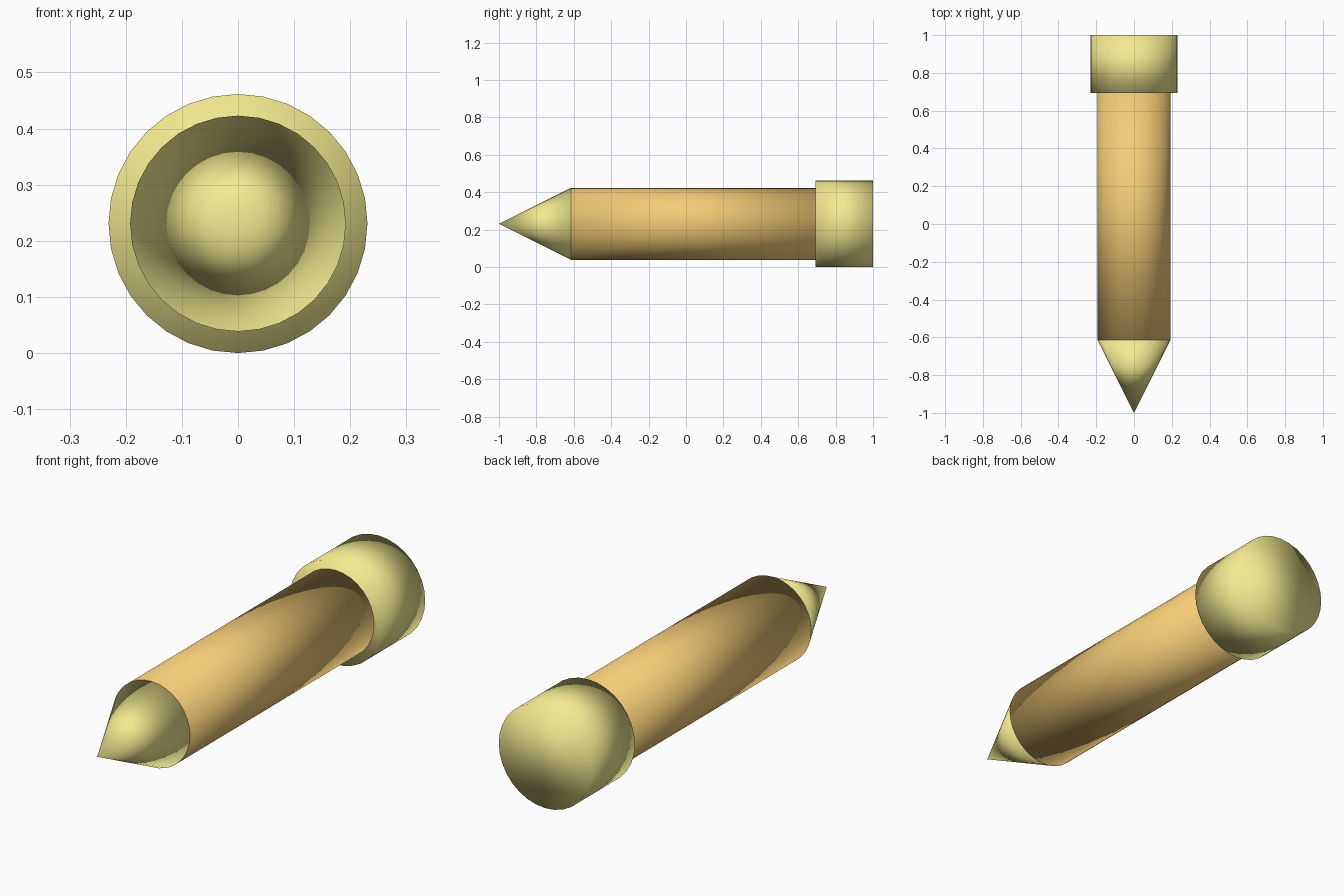
import bpy, math

if "Cube" in bpy.data.objects:
    bpy.data.objects.remove(bpy.data.objects["Cube"])

U = 1 / 13            # design unit: the whole pencil is 26 units long
AXIS_Z = 3 * U        # centre line height, cap rests on the ground

def material(name, color):
    m = bpy.data.materials.new(name)
    m.diffuse_color = color
    m.use_nodes = True
    m.node_tree.nodes["Principled BSDF"].inputs["Base Color"].default_value = m.diffuse_color
    return m

yellow = material("yellow", (0.90, 0.83, 0.28, 1))
orange = material("orange", (0.90, 0.60, 0.18, 1))

def turned_part(name, y_front, y_back, r_front, r_back, mat):
    # closed cylinder or cone lying along y, soft shaded including its ends
    bpy.ops.mesh.primitive_cone_add(
        vertices=32, radius1=r_front * U, radius2=r_back * U,
        depth=(y_back - y_front) * U,
        location=(0, (y_front + y_back) / 2 * U, AXIS_Z),
        rotation=(-math.pi / 2, 0, 0))
    ob = bpy.context.object
    ob.name = name
    ob.data.materials.append(mat)
    bpy.ops.object.shade_smooth()
    return ob

turned_part("tip", -13, -8, 0, 2.5, yellow)       # pointed front
turned_part("shaft", -8, 9, 2.5, 2.5, orange)     # long body
turned_part("end_cap", 9, 13, 3, 3, yellow)       # wider back end
